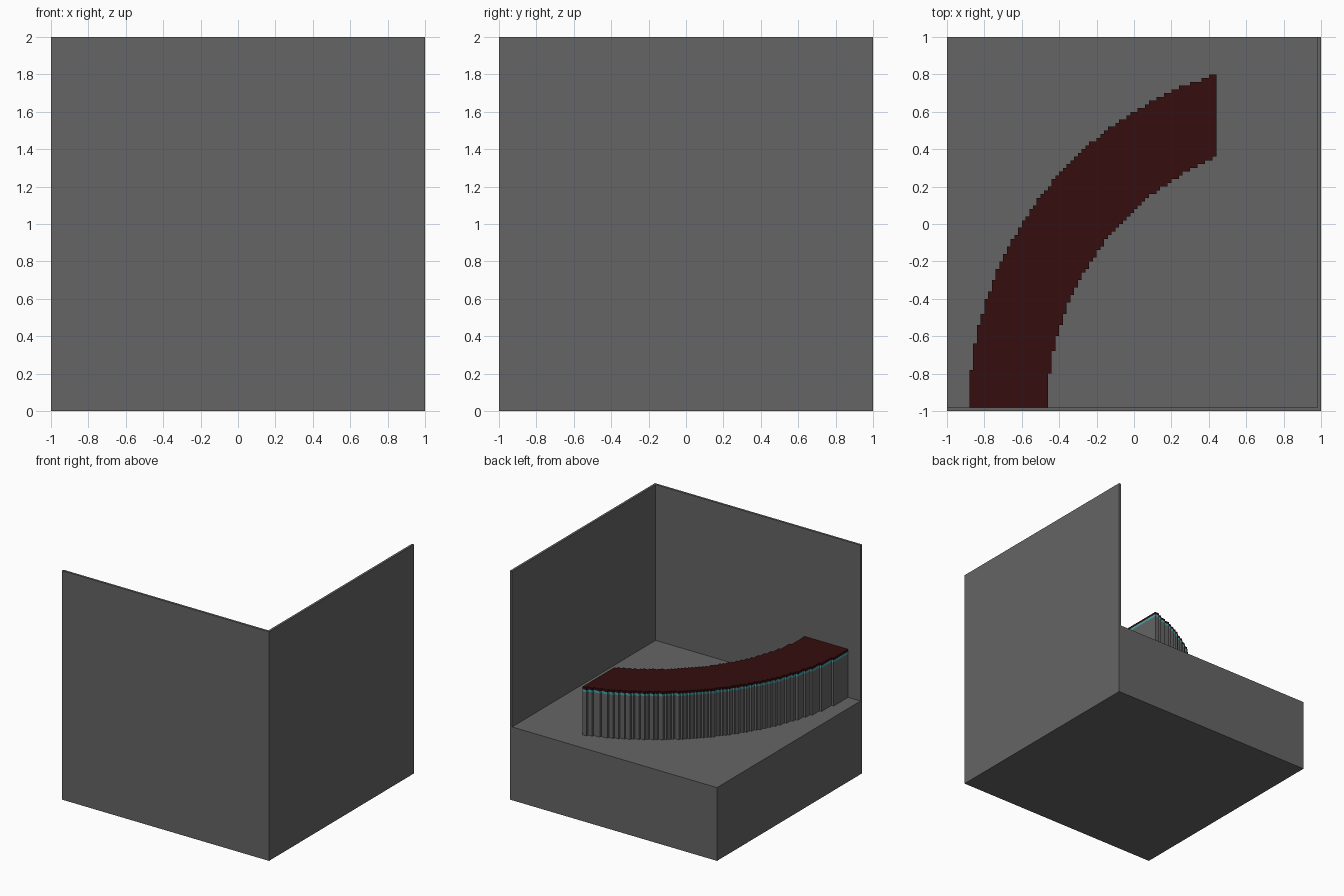
import bpy
import bmesh
import math

if "Cube" in bpy.data.objects:
    bpy.data.objects.remove(bpy.data.objects["Cube"], do_unlink=True)

STEP = 0.02                    # size of one stair step in plan
CENTRE = (0.99, -0.99)         # centre of the arc
OUTER_SQ, INNER_SQ = 3.507, 2.11
FLOOR = 0.64
THICK = 0.02


def material(name, rgb):
    m = bpy.data.materials.new(name)
    m.use_nodes = True
    m.diffuse_color = (*rgb, 1)
    m.node_tree.nodes["Principled BSDF"].inputs["Base Color"].default_value = (*rgb, 1)
    return m


def prism(name, outline, z0, z1, mat):
    """Extrude a plan outline from z0 up to z1."""
    bm = bmesh.new()
    base = bm.faces.new([bm.verts.new((x, y, z0)) for x, y in outline])
    top = bmesh.ops.extrude_face_region(bm, geom=[base], use_keep_orig=True)
    verts = [g for g in top["geom"] if isinstance(g, bmesh.types.BMVert)]
    bmesh.ops.translate(bm, verts=verts, vec=(0, 0, z1 - z0))
    bmesh.ops.recalc_face_normals(bm, faces=bm.faces)
    mesh = bpy.data.meshes.new(name)
    bm.to_mesh(mesh)
    bm.free()
    mesh.materials.append(mat)
    obj = bpy.data.objects.new(name, mesh)
    bpy.context.collection.objects.link(obj)
    return obj


def rect(x0, x1, y0, y1):
    return [(x0, y0), (x1, y0), (x1, y1), (x0, y1)]


def stepped_arc():
    """Quarter-ring outline snapped to the step grid, cut off at x = 0.44."""
    upper, lower = [], []
    for i in range(6, 72):
        x0 = -1 + i * STEP
        dx2 = (x0 + STEP / 2 - CENTRE[0]) ** 2
        inside = []
        for j in range(1, 100):
            y = -1 + (j + 0.5) * STEP
            if INNER_SQ <= dx2 + (y - CENTRE[1]) ** 2 <= OUTER_SQ:
                inside.append(j)
        lo, hi = -1 + inside[0] * STEP, -1 + (inside[-1] + 1) * STEP
        upper += [(x0, hi), (x0 + STEP, hi)]
        lower += [(x0, lo), (x0 + STEP, lo)]
    pts = [(round(x, 3), round(y, 3)) for x, y in upper + lower[::-1]]
    # Keep only true corners
    pts = [p for k, p in enumerate(pts) if p != pts[k - 1]]
    n = len(pts)
    corners = []
    for k, (x, y) in enumerate(pts):
        (ax, ay), (bx, by) = pts[k - 1], pts[(k + 1) % n]
        if abs((x - ax) * (by - y) - (y - ay) * (bx - x)) > 1e-7:
            corners.append((x, y))
    return corners


grey = material("concrete grey", (0.13, 0.13, 0.13))
teal = material("teal trim", (0.06, 0.38, 0.42))
red = material("dark red", (0.035, 0.004, 0.004))

# Floor block and the two thin walls
prism("floor_block", rect(-1, 1 - THICK, -1 + THICK, 1), 0, FLOOR, grey)
prism("front_wall", rect(-1, 1, -1, -1 + THICK), 0, 2, grey)
prism("side_wall", rect(1 - THICK, 1, -1 + THICK, 1), 0, 2, grey)

# Curved counter: body, trim band and top, stacked
arc = stepped_arc()
z = FLOOR
for part, height, mat in (("counter_body", 0.38, grey),
                          ("counter_trim", 0.02, teal),
                          ("counter_top", 0.02, red)):
    prism(part, arc, z, z + height, mat)
    z += height
